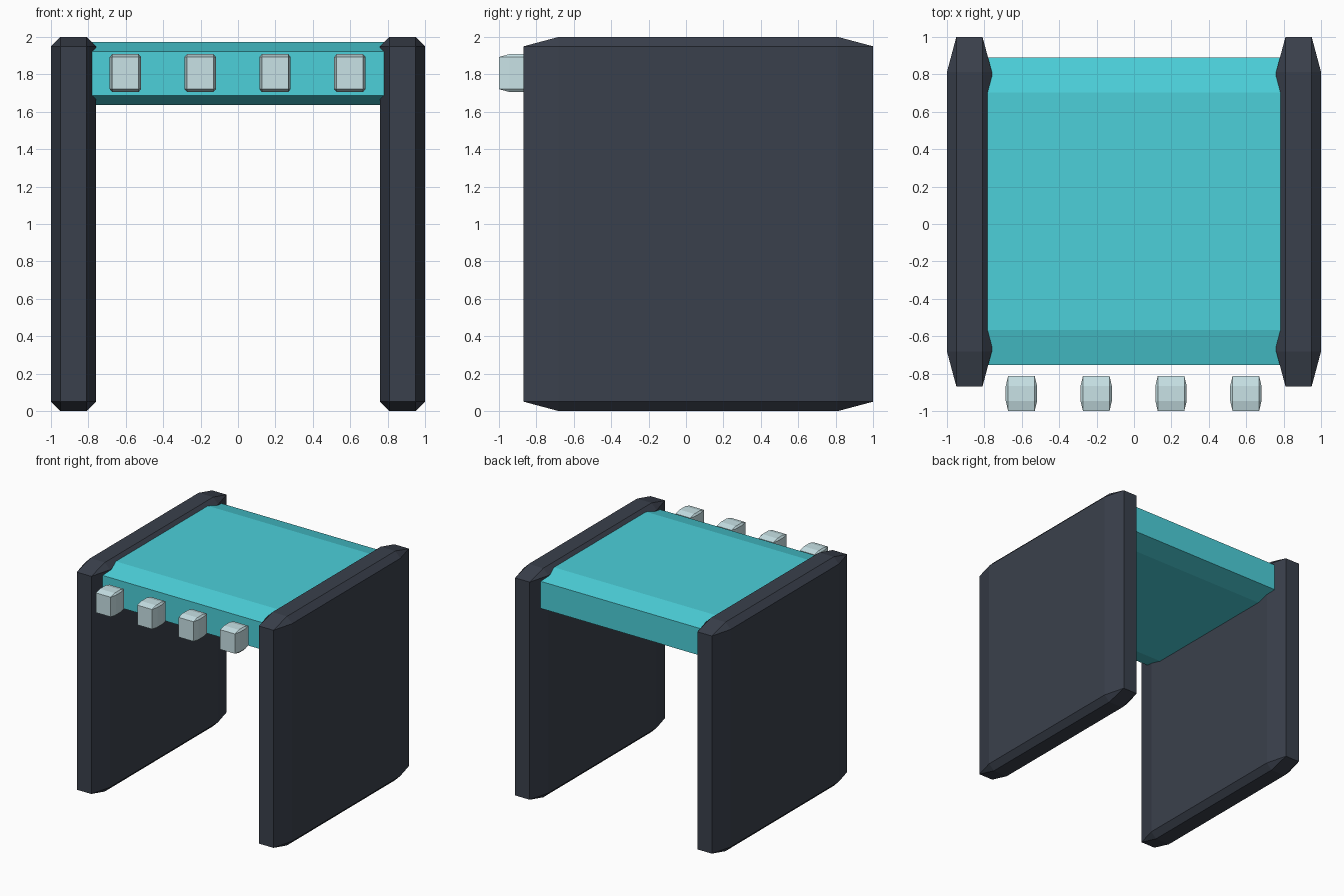
import bpy
import bmesh
from itertools import product

if "Cube" in bpy.data.objects:
    bpy.data.objects.remove(bpy.data.objects["Cube"])


def srgb(r, g, b):
    def lin(c):
        c /= 255
        return c / 12.92 if c <= 0.04045 else ((c + 0.055) / 1.055) ** 2.4
    return (lin(r), lin(g), lin(b), 1.0)


def material(name, color):
    m = bpy.data.materials.new(name)
    m.diffuse_color = color
    m.use_nodes = True
    m.node_tree.nodes["Principled BSDF"].inputs["Base Color"].default_value = m.diffuse_color
    return m


dark = material("dark slate", srgb(58, 64, 76))
teal = material("teal", srgb(76, 208, 218))
pale = material("pale grey blue", srgb(200, 226, 230))


def chamfer_box(name, center, half, cut, mat):
    """Box whose edges are chamfered by a different amount along each axis."""
    bm = bmesh.new()
    for sign in product((-1, 1), repeat=3):
        for axis in range(3):
            bm.verts.new([sign[i] * (half[i] - (0 if i == axis else cut[i])) for i in range(3)])
    bmesh.ops.convex_hull(bm, input=bm.verts)
    bmesh.ops.dissolve_limit(bm, angle_limit=0.01, verts=bm.verts, edges=bm.edges)
    bmesh.ops.recalc_face_normals(bm, faces=bm.faces)
    mesh = bpy.data.meshes.new(name)
    bm.to_mesh(mesh)
    bm.free()
    mesh.materials.append(mat)
    obj = bpy.data.objects.new(name, mesh)
    obj.location = center
    bpy.context.collection.objects.link(obj)
    return obj


# Side panels
for side, label in ((-1, "left"), (1, "right")):
    chamfer_box(label + "_side_panel", (side * 0.88, 0.066, 1.0),
                (0.12, 0.934, 1.0), (0.05, 0.187, 0.05), dark)

# Top slab, its ends sunk into the panels
chamfer_box("top_slab", (0, 0.068, 1.805), (0.88, 0.822, 0.168), (0.05, 0.187, 0.05), teal)

# Row of knobs floating just in front of the slab
for i in range(4):
    chamfer_box("knob_%d" % (i + 1), (-0.602 + 0.4 * i, -0.906, 1.807),
                (0.084, 0.094, 0.101), (0.013, 0.055, 0.015), pale)
